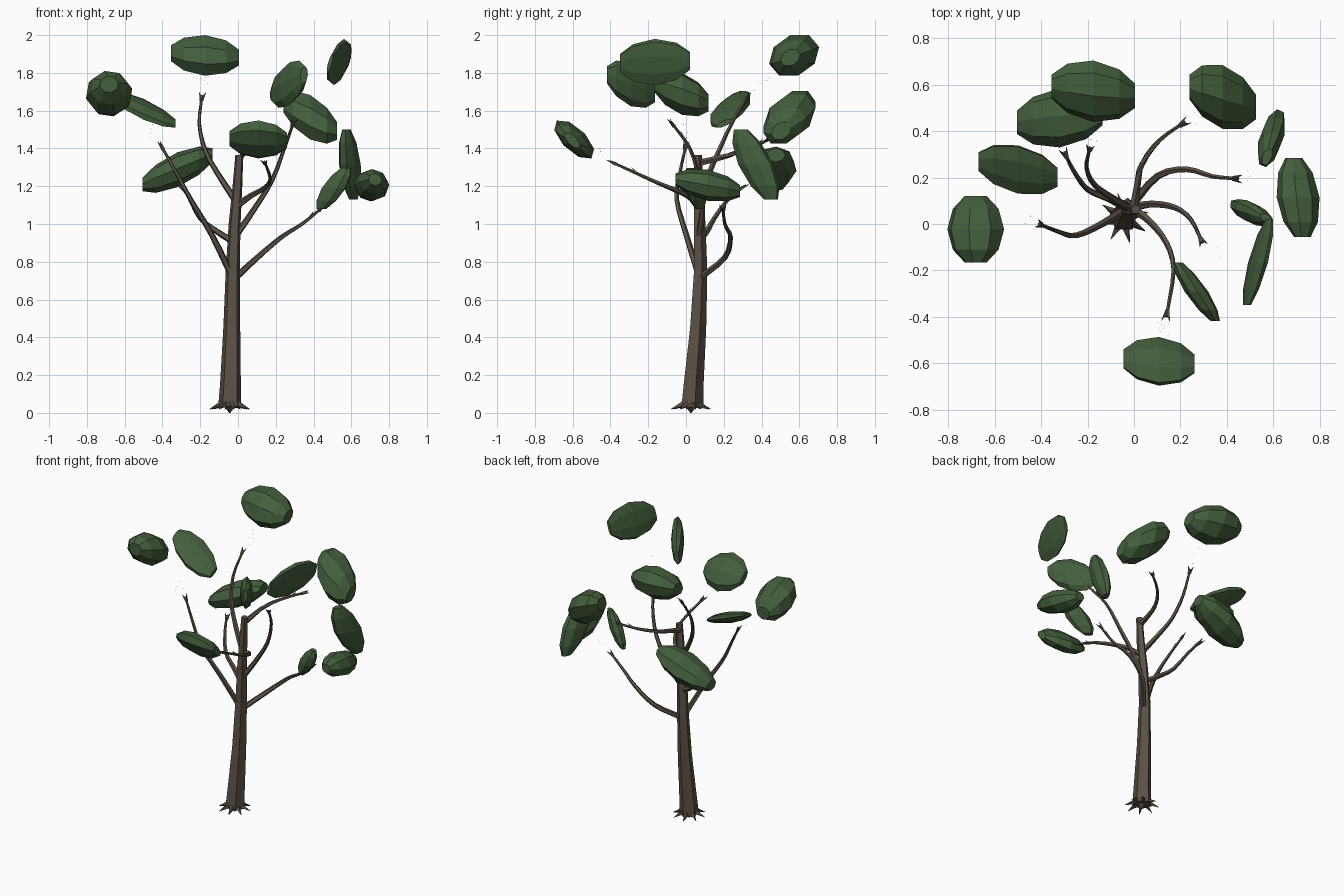
import bpy, bmesh, math, random
from mathutils import Vector, Matrix

if "Cube" in bpy.data.objects:
    bpy.data.objects.remove(bpy.data.objects["Cube"])

random.seed(4)


def material(name, rgb):
    m = bpy.data.materials.new(name)
    m.diffuse_color = (*rgb, 1)
    m.use_nodes = True
    m.node_tree.nodes["Principled BSDF"].inputs["Base Color"].default_value = m.diffuse_color
    return m


BARK = material("bark brown", (0.105, 0.082, 0.062))
LEAF = material("leaf green", (0.058, 0.112, 0.046))


def finish(name, bm, mat):
    bmesh.ops.recalc_face_normals(bm, faces=bm.faces)
    me = bpy.data.meshes.new(name)
    bm.to_mesh(me)
    bm.free()
    me.materials.append(mat)
    ob = bpy.data.objects.new(name, me)
    bpy.context.collection.objects.link(ob)
    return ob


def skin(bm, rings):
    """Bridge equal-length rings of points and cap both ends."""
    vs = [[bm.verts.new(p) for p in r] for r in rings]
    n = len(vs[0])
    for a, b in zip(vs, vs[1:]):
        for i in range(n):
            j = (i + 1) % n
            bm.faces.new((a[i], a[j], b[j], b[i]))
    bm.faces.new(vs[0][::-1])
    bm.faces.new(vs[-1])


def smooth_path(pts, steps):
    """Catmull-Rom samples through the points."""
    p = [Vector(q) for q in pts]
    p = [2 * p[0] - p[1]] + p + [2 * p[-1] - p[-2]]
    out = []
    for a, b, c, d in zip(p, p[1:], p[2:], p[3:]):
        for k in range(steps):
            t = k / steps
            out.append(0.5 * (2 * b + (c - a) * t + (2 * a - 5 * b + 4 * c - d) * t * t
                              + (3 * b - a - 3 * c + d) * t ** 3))
    return out + [p[-2]]


def tube(bm, path, radii, sides, rib=1.0):
    rings = []
    for i, (p, r) in enumerate(zip(path, radii)):
        t = (path[min(i + 1, len(path) - 1)] - path[max(i - 1, 0)]).normalized()
        u = t.cross(Vector((0.31, 0.95, 0.05))).normalized()
        v = t.cross(u)
        ring = []
        for k in range(sides):
            a = 2 * math.pi * k / sides
            q = r * (rib if k % 2 else 1)
            ring.append(p + u * math.cos(a) * q + v * math.sin(a) * q)
        rings.append(ring)
    skin(bm, rings)


def spike(bm, a, b, r):
    tube(bm, [Vector(a), Vector(b)], [r, r * 0.08], 4)


# Trunk: ribbed, tapering and slightly leaning
bm = bmesh.new()
trunk = [Vector(p) for p in ((-0.044, 0.028, 0.03), (-0.04, 0.035, 0.15), (-0.033, 0.06, 0.45),
                             (-0.028, 0.074, 0.75), (-0.018, 0.07, 1.0), (-0.003, 0.063, 1.2),
                             (0.007, 0.063, 1.365))]
tube(bm, trunk, (0.064, 0.058, 0.047, 0.039, 0.033, 0.027, 0.022), 10, 0.8)
finish("trunk", bm, BARK)

# Roots: pointed spurs around the foot
bm = bmesh.new()
for k in range(8):
    a = 2 * math.pi * (k + 0.3) / 8
    d = Vector((math.cos(a), math.sin(a), 0))
    c = Vector((-0.044, 0.026, 0))
    spike(bm, c + d * 0.035 + Vector((0, 0, 0.05)), c + d * 0.108 + Vector((0, 0, 0.02)), 0.02)
spike(bm, (-0.044, 0.026, 0.045), (-0.044, 0.026, 0.0), 0.04)
finish("roots", bm, BARK)

# Branches: curved paths, each with the leaf clump its twig points to
BRANCHES = [
    ([(-.03, .07, .72), (-.14, .0, .945), (-.25, -.05, 1.13), (-.32, -.035, 1.26), (-.41, 0, 1.42)], (-.5, .02, 1.57)),
    ([(-.03, .07, .91), (-.11, .11, .96), (-.2, .15, 1.03), (-.26, .23, 1.14), (-.3, .31, 1.2)], (-.32, .4, 1.25)),
    ([(-.01, .065, 1.12), (-.09, .11, 1.24), (-.17, .17, 1.38), (-.205, .24, 1.53), (-.19, .33, 1.68)], (-.18, .46, 1.8)),
    ([(.0, .06, 1.32), (.012, .16, 1.345), (.035, .26, 1.375), (.11, .36, 1.41), (.22, .44, 1.45)], (.28, .48, 1.5)),
    ([(-.02, .07, .71), (.1, .205, .82), (.23, .235, .93), (.34, .205, 1.0), (.45, .195, 1.09)], (.55, .25, 1.18)),
    ([(-.01, .07, .94), (.08, .085, 1.07), (.18, .07, 1.23), (.245, .02, 1.4), (.295, -.08, 1.54)], (.4, -.13, 1.7)),
    ([(0, .065, 1.1), (.07, .01, 1.15), (.14, -.08, 1.19), (.17, -.2, 1.24), (.14, -.4, 1.33)], (.12, -.5, 1.4)),
]
flecks = bmesh.new()
for n, (pts, target) in enumerate(BRANCHES, 1):
    bm = bmesh.new()
    path = smooth_path(pts, 3)
    m = len(path) - 1
    tube(bm, path, [0.019 - 0.012 * (i / m) for i in range(m + 1)], 5)
    # forked tip
    tip = path[-1]
    d = (path[-1] - path[-2]).normalized()
    side = d.cross(Vector((0, 0, 1))).normalized()
    for s in (-1, 1):
        spike(bm, tip - d * 0.03, tip + d * 0.02 + side * 0.018 * s, 0.011)
    spike(bm, path[-3], path[-3] + d * 0.03 + Vector((0, 0, 0.02)), 0.008)
    finish(f"branch_{n}", bm, BARK)
    # tiny twig flecks drifting toward the leaves
    for _ in range(10):
        p = tip.lerp(Vector(target), random.uniform(0.2, 1))
        p += Vector([random.uniform(-.03, .03) for _ in range(3)])
        flecks.faces.new([flecks.verts.new(p + Vector([random.uniform(-.003, .003) for _ in range(3)]))
                          for _ in range(3)])
finish("twig_flecks", flecks, BARK)

# Leaf clumps: (min corner), (max corner), tilt in xy, xz and yz
CLUMPS = [
    ((-.805, -.165, 1.57), (-.56, .12, 1.81), (0, 0, -.4)),
    ((-.67, .13, 1.51), (-.33, .34, 1.705), (-.3, -.8, .65)),
    ((-.505, .33, 1.165), (-.135, .585, 1.41), (.15, .65, .1)),
    ((-.355, .44, 1.785), (.005, .705, 2.0), (-.15, -.1, .25)),
    ((.24, .41, 1.425), (.525, .685, 1.705), (-.3, -.5, .4)),
    ((.535, .245, 1.13), (.65, .495, 1.5), (.5, -.3, -.65)),
    ((.615, -.055, 1.12), (.80, .285, 1.29), (-.2, 0, -.35)),
    ((.415, -.01, 1.08), (.597, .107, 1.297), (-.6, .7, -.4)),
    ((.47, -.35, 1.735), (.6, .02, 1.98), (.75, .55, .05)),
    ((.168, -.418, 1.615), (.37, -.165, 1.865), (-.85, .4, -.4)),
    ((-.045, -.697, 1.347), (.26, -.487, 1.548), (-.1, -.05, -.65)),
]
PROFILE = ((-1, .4), (-.62, .82), (0, 1.02), (.62, .82), (1, .4))
for n, (lo, hi, (xy, xz, yz)) in enumerate(CLUMPS, 1):
    lo, hi = Vector(lo), Vector(hi)
    h = (hi - lo) / 2
    corr = {(0, 1): xy, (0, 2): xz, (1, 2): yz}
    cov = lambda i, j: h[i] * h[j] * (1 if i == j else corr[min(i, j), max(i, j)])
    # skewed ellipsoid frame, its pole along the longest side
    o = sorted(range(3), key=lambda i: -h[i])
    L = [[0] * 3 for _ in range(3)]
    for i in range(3):
        for j in range(i + 1):
            s = cov(o[i], o[j]) - sum(L[i][k] * L[j][k] for k in range(j))
            L[i][j] = math.sqrt(max(s, 1e-5)) if i == j else s / L[j][j]
    rings = []
    for t, r in PROFILE:
        ring = []
        for k in range(8):
            a = 2 * math.pi * (k + 0.3 * n) / 8
            u = (t, r * math.cos(a), r * math.sin(a))
            p = Vector((0, 0, 0))
            for i in range(3):
                p[o[i]] = sum(L[i][j] * u[j] for j in range(3))
            ring.append(p)
        rings.append(ring)
    # fit to the clump's exact bounds
    flat = [p for r in rings for p in r]
    for i in range(3):
        a, b = min(p[i] for p in flat), max(p[i] for p in flat)
        for p in flat:
            p[i] = lo[i] + (p[i] - a) / (b - a) * (hi[i] - lo[i])
    bm = bmesh.new()
    skin(bm, rings)
    finish(f"leaf_clump_{n}", bm, LEAF)
